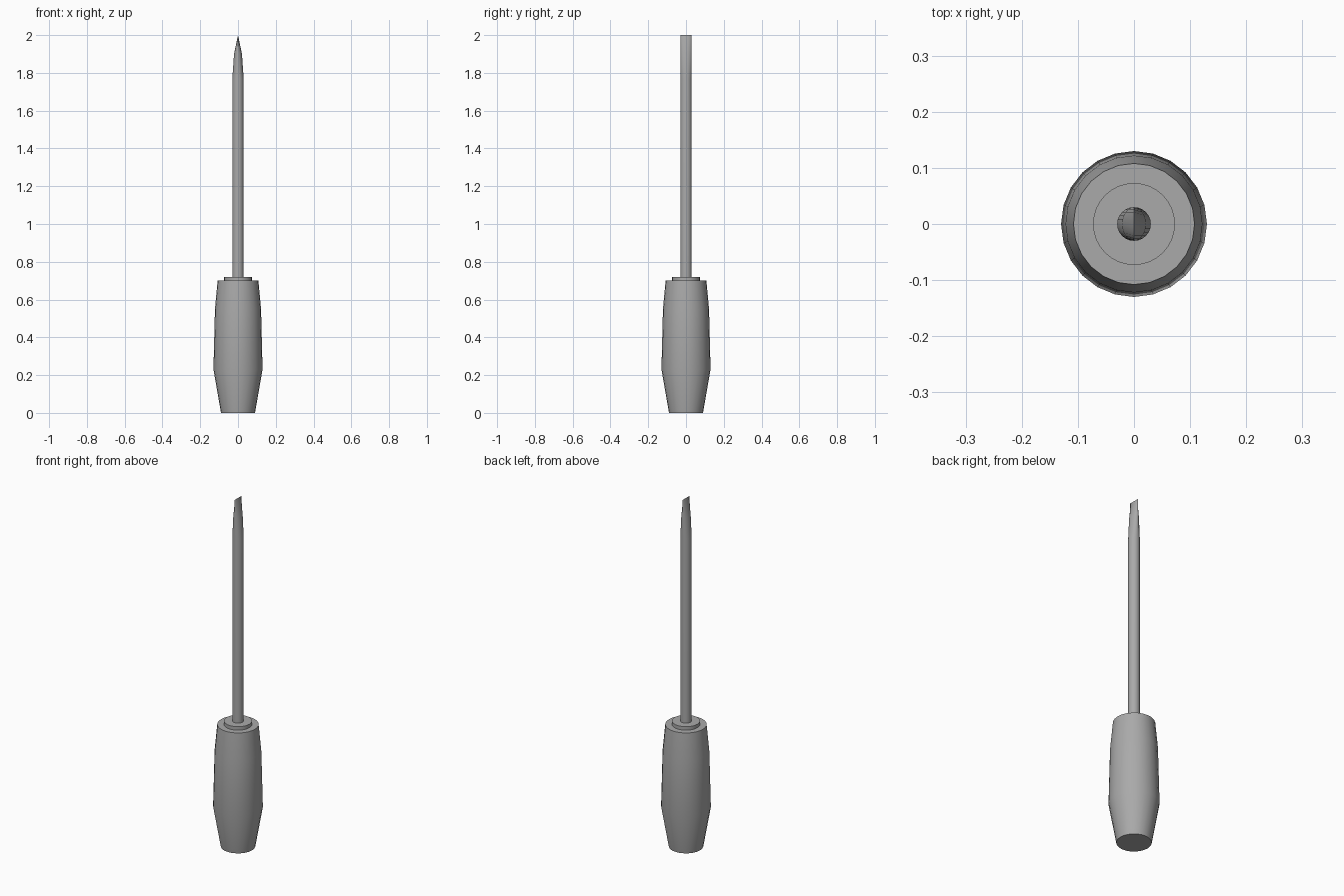
import bpy
import bmesh
from math import cos, sin, pi, radians

cube = bpy.data.objects.get("Cube")
if cube:
    bpy.data.objects.remove(cube, do_unlink=True)

grey = bpy.data.materials.new("plain grey")
grey.use_nodes = True
colour = (0.4, 0.4, 0.4, 1)
grey.diffuse_color = colour
grey.node_tree.nodes["Principled BSDF"].inputs["Base Color"].default_value = colour


def loft(name, rings, sides=24, closed_top=True, angle=30):
    """Stack elliptical rings given as (z, x radius, y radius)."""
    bm = bmesh.new()
    loops = []
    for z, rx, ry in rings:
        loops.append([bm.verts.new((rx * cos(2 * pi * i / sides),
                                    ry * sin(2 * pi * i / sides), z))
                      for i in range(sides)])
    for low, high in zip(loops, loops[1:]):
        for i in range(sides):
            j = (i + 1) % sides
            bm.faces.new((low[i], low[j], high[j], high[i]))
    bm.faces.new(loops[0][::-1])
    if closed_top:
        bm.faces.new(loops[-1])
    else:
        # The last ring is squeezed flat, so its two halves meet in one edge
        bmesh.ops.remove_doubles(bm, verts=loops[-1], dist=0.0001)
    bmesh.ops.recalc_face_normals(bm, faces=bm.faces)
    mesh = bpy.data.meshes.new(name)
    bm.to_mesh(mesh)
    bm.free()
    mesh.materials.append(grey)
    obj = bpy.data.objects.new(name, mesh)
    bpy.context.collection.objects.link(obj)
    bpy.ops.object.select_all(action="DESELECT")
    obj.select_set(True)
    bpy.context.view_layer.objects.active = obj
    bpy.ops.object.shade_smooth_by_angle(angle=radians(angle))
    return obj


# Barrel-shaped grip, widest near its lower third
loft("handle", [(z, r, r) for z, r in
                ((0, 0.09), (0.23, 0.13), (0.55, 0.122), (0.70, 0.108))])

# Low collar where the shaft enters the grip
loft("collar", [(0.70, 0.073, 0.073), (0.72, 0.073, 0.073)], sides=32)

# Round shaft narrowing in x only to a chisel edge along y
loft("shaft", [(0.69, 0.03, 0.03), (1.77, 0.03, 0.03),
               (1.9, 0.021, 0.03), (2.0, 0, 0.03)], closed_top=False)
